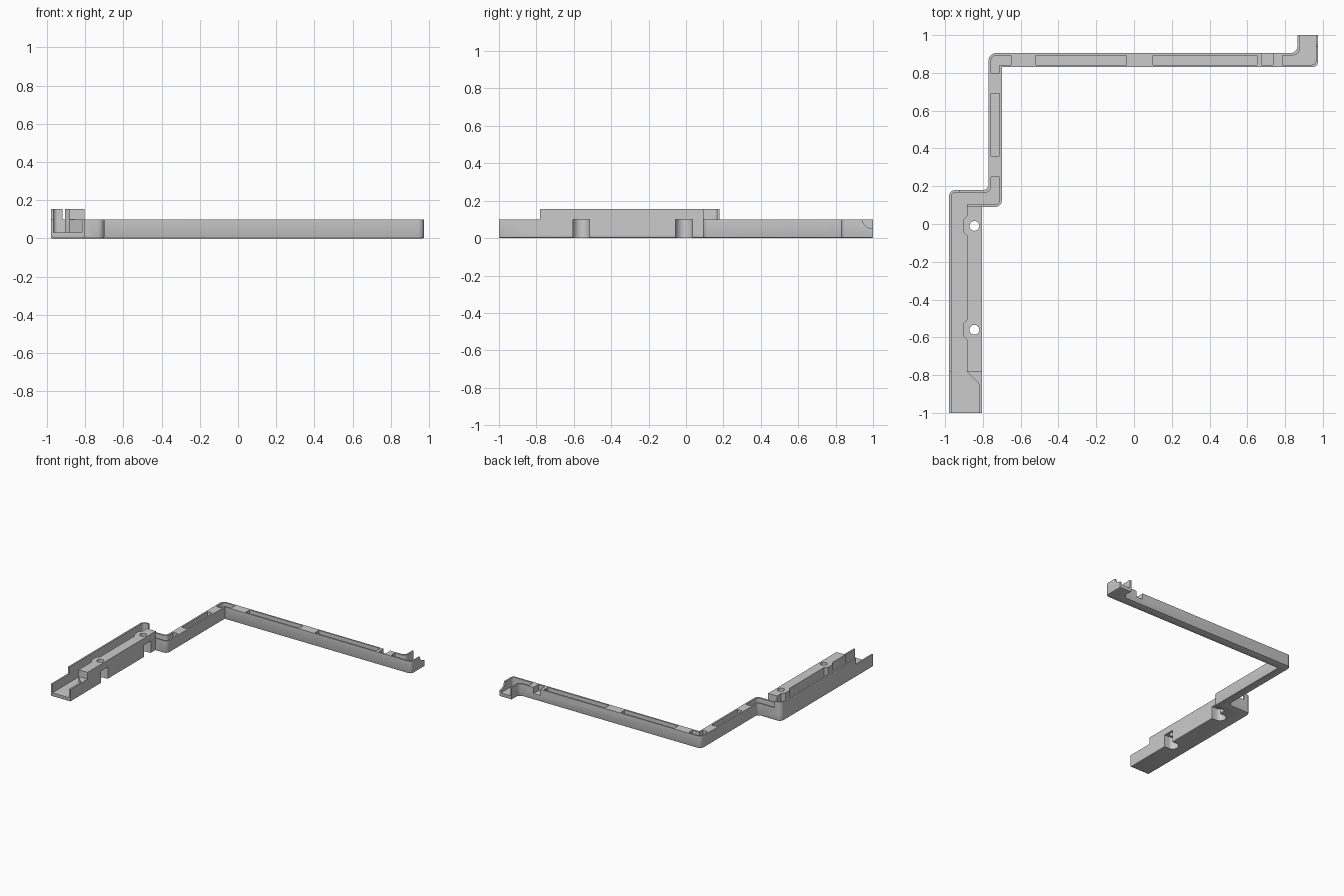
import bpy, bmesh
from math import radians, sin, cos
from mathutils import Vector, Matrix

if "Cube" in bpy.data.objects:
    bpy.data.objects.remove(bpy.data.objects["Cube"])

grey = bpy.data.materials.new("plain grey")
grey.use_nodes = True
grey.diffuse_color = (0.6, 0.6, 0.6, 1)
grey.node_tree.nodes["Principled BSDF"].inputs["Base Color"].default_value = (0.6, 0.6, 0.6, 1)

TOP, TALL, FLOOR, WALL = 0.1, 0.155, 0.03, 0.013


def fillet(points, steps=6):
    """Round each (x, y, radius) corner of a right-angled outline."""
    out = []
    for i, p in enumerate(points):
        c = Vector(p[:2])
        if len(p) < 3:
            out.append(c)
            continue
        a = (Vector(points[i - 1][:2]) - c).normalized() * p[2]
        b = (Vector(points[(i + 1) % len(points)][:2]) - c).normalized() * p[2]
        for k in range(steps + 1):
            t = radians(90) * k / steps
            out.append(c + a * (1 - sin(t)) + b * (1 - cos(t)))
    return out


def finish(bm, name):
    bmesh.ops.recalc_face_normals(bm, faces=bm.faces)
    mesh = bpy.data.meshes.new(name)
    bm.to_mesh(mesh)
    bm.free()
    mesh.materials.append(grey)
    ob = bpy.data.objects.new(name, mesh)
    bpy.context.collection.objects.link(ob)
    return ob


def prism(name, points, z0, z1, bevel=0):
    bm = bmesh.new()
    face = bm.faces.new([bm.verts.new((p.x, p.y, z0)) for p in fillet(points)])
    ext = bmesh.ops.extrude_face_region(bm, geom=[face])
    bmesh.ops.translate(bm, vec=(0, 0, z1 - z0),
                        verts=[v for v in ext["geom"] if isinstance(v, bmesh.types.BMVert)])
    if bevel:
        low = [e for e in bm.edges if all(abs(v.co.z - z0) < 1e-5 for v in e.verts)]
        bmesh.ops.bevel(bm, geom=low, offset=bevel, segments=2, profile=0.5, affect='EDGES')
    return finish(bm, name)


def rect(name, x0, x1, y0, y1, z0, z1):
    return prism(name, [(x0, y0), (x1, y0), (x1, y1), (x0, y1)], z0, z1)


def cylinder(name, centre, radius, depth, axis='Z'):
    bm = bmesh.new()
    rot = Matrix.Rotation(radians(90), 4, 'Y') if axis == 'X' else Matrix()
    bmesh.ops.create_cone(bm, cap_ends=True, segments=32, radius1=radius, radius2=radius,
                          depth=depth, matrix=Matrix.Translation(centre) @ rot)
    return finish(bm, name)


def combine(target, tool, operation):
    mod = target.modifiers.new(operation.lower(), 'BOOLEAN')
    mod.operation, mod.solver, mod.object = operation, 'EXACT', tool
    bpy.context.view_layer.objects.active = target
    bpy.ops.object.modifier_apply(modifier=mod.name)
    bpy.data.objects.remove(tool)


# Stepped frame body
frame = prism("frame_rail", [
    (-0.98, -1), (-0.805, -1), (-0.805, 0.09), (-0.70, 0.09, 0.035), (-0.70, 0.83),
    (0.975, 0.83, 0.03), (0.975, 1), (0.865, 1), (0.865, 0.905, 0.035),
    (-0.77, 0.905, 0.04), (-0.77, 0.18, 0.03), (-0.98, 0.18, 0.035)], 0, TOP, 0.008)

# Wide channel, open at the front end and running round into the upright rail
cutters = [prism("wide_channel", [
    (-0.98 + WALL, -1.1), (-0.818, -1.1), (-0.818, -0.85), (-0.885, -0.78),
    (-0.885, 0.09 + WALL), (-0.70 - WALL, 0.09 + WALL, 0.022), (-0.70 - WALL, 0.25),
    (-0.77 + WALL, 0.25), (-0.77 + WALL, 0.18 - WALL, 0.03),
    (-0.98 + WALL, 0.18 - WALL, 0.022)], FLOOR, 0.3)]
# Corner pocket
cutters.append(prism("corner_pocket", [
    (-0.757, 0.80), (-0.713, 0.80), (-0.713, 0.843), (-0.65, 0.843),
    (-0.65, 0.893), (-0.757, 0.893, 0.03)], FLOOR, 0.3))
# Pocket at the far end, open to the back
cutters.append(prism("end_pocket", [
    (0.785, 0.843), (0.963, 0.843, 0.02), (0.963, 1.1), (0.877, 1.1),
    (0.877, 0.893, 0.035), (0.785, 0.893)], FLOOR, 0.3))
# Straight pockets, latch notch and scooped end wall
cutters += [
    rect("side_pocket", -0.757, -0.713, 0.36, 0.69, FLOOR, 0.3),
    rect("rear_pocket_a", -0.52, -0.04, 0.843, 0.893, FLOOR, 0.3),
    rect("rear_pocket_b", 0.10, 0.65, 0.843, 0.893, FLOOR, 0.3),
    rect("latch_notch", 0.675, 0.735, 0.843, 1.0, 0.05, 0.3),
    cylinder("wall_scoop", (0.975, 1.0, 0.11), 0.06, 0.04, 'X')]
for c in cutters:
    combine(frame, c, 'DIFFERENCE')

# Tall outer wall that turns the rear corner
combine(frame, prism("tall_wall", [
    (-0.98, -0.78), (-0.98 + WALL, -0.78), (-0.98 + WALL, 0.18 - WALL, 0.022),
    (-0.92, 0.18 - WALL), (-0.92, 0.18), (-0.98, 0.18, 0.035)], 0.05, TALL), 'UNION')

# Raised screw block with bulges round the two screw holes
combine(frame, rect("screw_block", -0.885, -0.805, -0.78, 0.09 + WALL / 2, 0.02, TALL), 'UNION')
HOLES, HOLE_X = (-0.01, -0.56), -0.845
for y in HOLES:
    bulge = prism("bulge", [(-0.906, y - 0.03), (-0.88, y - 0.058), (-0.83, y - 0.058),
                            (-0.83, y + 0.058), (-0.88, y + 0.058), (-0.906, y + 0.03)],
                  0.02, TALL)
    combine(frame, bulge, 'UNION')
for y in HOLES:
    combine(frame, cylinder("screw_hole", (HOLE_X, y, 0.1), 0.026, 0.4), 'DIFFERENCE')
    combine(frame, cylinder("counterbore", (HOLE_X, y, 0), 0.045, 0.2), 'DIFFERENCE')
    combine(frame, rect("counterbore_slot", HOLE_X, -0.7, y - 0.045, y + 0.045, -0.1, TOP),
            'DIFFERENCE')

# Smooth the rounded corners, keep the edges crisp
bpy.ops.object.select_all(action='DESELECT')
frame.select_set(True)
bpy.context.view_layer.objects.active = frame
bpy.ops.object.shade_smooth_by_angle(angle=radians(30))
